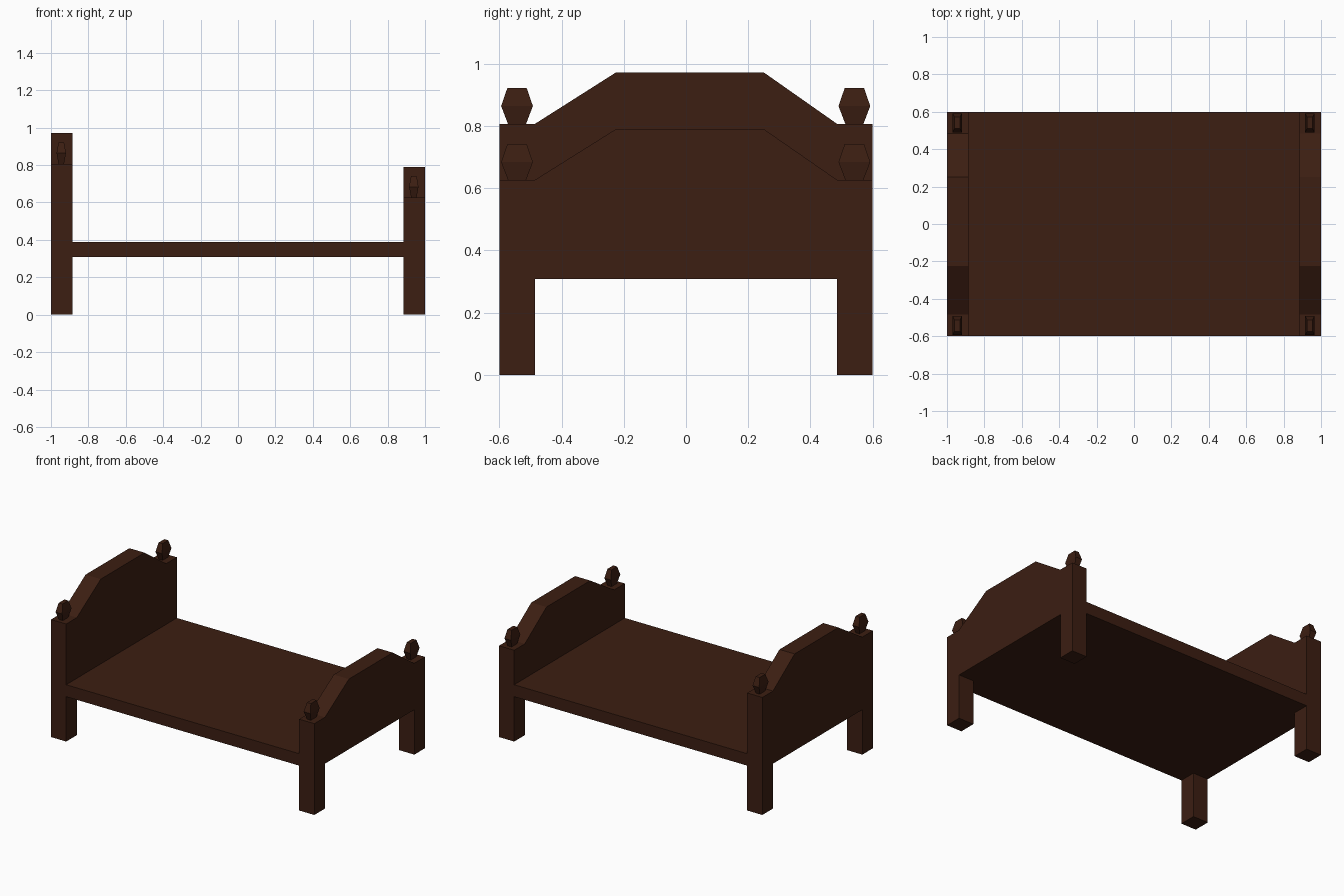
import bpy

if "Cube" in bpy.data.objects:
    bpy.data.objects.remove(bpy.data.objects["Cube"])

wood = bpy.data.materials.new("dark_wood")
wood.diffuse_color = (0.045, 0.013, 0.006, 1)
wood.use_nodes = True
wood.node_tree.nodes["Principled BSDF"].inputs["Base Color"].default_value = wood.diffuse_color


def make(name, verts, faces):
    me = bpy.data.meshes.new(name)
    me.from_pydata(verts, [], faces)
    me.materials.append(wood)
    ob = bpy.data.objects.new(name, me)
    bpy.context.collection.objects.link(ob)
    return ob


def loft(name, rings):
    """Closed solid through rings of equal length, flat caps at the ends."""
    n = len(rings[0])
    faces = [tuple(reversed(range(n)))]
    for k in range(len(rings) - 1):
        a, b = k * n, (k + 1) * n
        faces += [(a + i, a + (i + 1) % n, b + (i + 1) % n, b + i) for i in range(n)]
    faces.append(tuple(range((len(rings) - 1) * n, len(rings) * n)))
    return make(name, [v for r in rings for v in r], faces)


def rect(cx, cy, z, hx, hy):
    return [(cx - hx, cy - hy, z), (cx + hx, cy - hy, z),
            (cx + hx, cy + hy, z), (cx - hx, cy + hy, z)]


def end_board(name, x0, x1, shoulder, crest):
    # Board with two legs and a chamfered crest, as one profile in y-z
    prof = [(-0.6, 0), (-0.485, 0), (-0.485, 0.308), (0.485, 0.308),
            (0.485, 0), (0.6, 0), (0.6, shoulder), (0.485, shoulder),
            (0.25, crest), (-0.225, crest), (-0.485, shoulder), (-0.6, shoulder)]
    loft(name, [[(x, y, z) for y, z in prof] for x in (x0, x1)])
    # Faceted finials on the shoulders
    cx = 0.94 if x0 > 0 else -0.945
    for side, y in (("front", -0.543), ("back", 0.541)):
        loft(f"{name}_{side}_finial", [
            rect(cx, y, shoulder - 0.003, 0.014, 0.028),
            rect(cx, y, shoulder + 0.057, 0.025, 0.051),
            rect(cx, y, shoulder + 0.115, 0.015, 0.031)])


# Head and foot ends
end_board("headboard", -1.0, -0.885, 0.807, 0.972)
end_board("footboard", 0.885, 1.0, 0.627, 0.79)

# Flat bed base between them
loft("bed_base", [rect(0, 0, 0.308, 0.885, 0.6), rect(0, 0, 0.39, 0.885, 0.6)])
